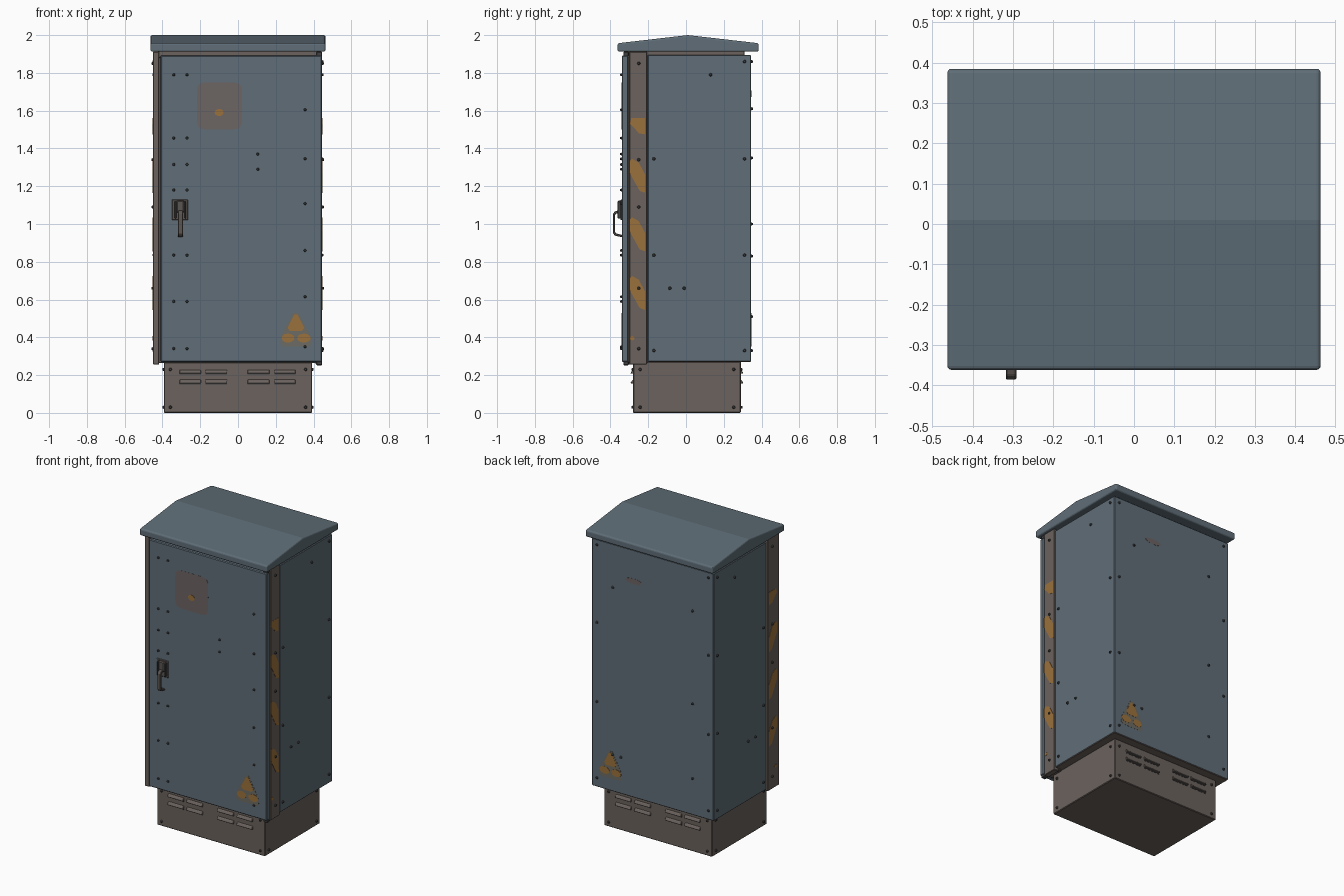
import bpy, bmesh, math
from mathutils import Vector, Matrix

if "Cube" in bpy.data.objects:
    bpy.data.objects.remove(bpy.data.objects["Cube"])


def material(name, rgb):
    m = bpy.data.materials.new(name)
    m.diffuse_color = (*rgb, 1)
    m.use_nodes = True
    m.node_tree.nodes["Principled BSDF"].inputs["Base Color"].default_value = m.diffuse_color
    return m


BLUE = material("blue grey paint", (0.115, 0.155, 0.185))
BROWN = material("bare brown metal", (0.145, 0.122, 0.110))
ORANGE = material("worn orange", (0.33, 0.165, 0.045))
PATCH = material("faded sticker", (0.150, 0.128, 0.125))
HALO = material("worn sign edge", (0.150, 0.145, 0.125))
DARK = material("dark bolt metal", (0.055, 0.055, 0.058))
STEEL = material("handle metal", (0.105, 0.092, 0.085))


def finish(name, bm, mats, bevel=0, segments=2):
    bmesh.ops.recalc_face_normals(bm, faces=bm.faces)
    me = bpy.data.meshes.new(name)
    bm.to_mesh(me)
    bm.free()
    ob = bpy.data.objects.new(name, me)
    bpy.context.collection.objects.link(ob)
    for m in mats:
        me.materials.append(m)
    if bevel:
        b = ob.modifiers.new("bevel", "BEVEL")
        b.width, b.segments, b.limit_method = bevel, segments, "ANGLE"
    return ob


def add_prism(bm, base, offset):
    """Extrude a closed 3D outline along an offset."""
    f = bm.faces.new([bm.verts.new(p) for p in base])
    r = bmesh.ops.extrude_face_region(bm, geom=[f])
    vs = [g for g in r["geom"] if isinstance(g, bmesh.types.BMVert)]
    bmesh.ops.translate(bm, verts=vs, vec=Vector(offset))


def add_box(bm, x, y, z):
    add_prism(bm, [(x[0], y[0], z[0]), (x[1], y[0], z[0]), (x[1], y[1], z[0]), (x[0], y[1], z[0])],
              (0, 0, z[1] - z[0]))


def box(name, x, y, z, mat, bevel=0.003):
    bm = bmesh.new()
    add_box(bm, x, y, z)
    return finish(name, bm, [mat], bevel, 1)


def x_prism(name, yz, x0, x1, mat, bevel=0, segments=2):
    bm = bmesh.new()
    add_prism(bm, [(x0, y, z) for y, z in yz], (x1 - x0, 0, 0))
    return finish(name, bm, [mat], bevel, segments)


# Flat sides of the cabinet: (u, v, depth) -> point in space
FRONT = lambda u, v, d: (u, -0.34 - d, v)
BACK = lambda u, v, d: (u, 0.345 + d, v)
RIGHT = lambda u, v, d: (0.443 + d, u, v)
LEFT = lambda u, v, d: (-0.443 - d, u, v)
BASE_F = lambda u, v, d: (u, -0.28 - d, v)
BASE_B = lambda u, v, d: (u, 0.29 + d, v)
BASE_R = lambda u, v, d: (0.392 + d, u, v)
BASE_L = lambda u, v, d: (-0.392 - d, u, v)


def plates(name, side, shapes, mat, depth=0.0015, start=-0.001):
    bm = bmesh.new()
    for pts in shapes:
        a, b = Vector(side(0, 0, start)), Vector(side(0, 0, depth))
        add_prism(bm, [side(u, v, start) for u, v in pts], b - a)
    return finish(name, bm, [mat])


def blob(cx, cy, rx, ry, n=12, power=1.0):
    pts = []
    for i in range(n):
        c, s = math.cos(2 * math.pi * i / n), math.sin(2 * math.pi * i / n)
        pts.append((cx + rx * math.copysign(abs(c) ** power, c),
                    cy + ry * math.copysign(abs(s) ** power, s)))
    return pts


def bolts(name, side, spots, lift=0.0, r=0.009):
    bm = bmesh.new()
    for u, v in spots:
        p = Vector(side(u, v, lift))
        n = Vector(side(u, v, lift + 1)) - p
        rot = n.to_track_quat("Z", "Y").to_matrix().to_4x4()
        bmesh.ops.create_cone(bm, cap_ends=True, segments=8, radius1=r, radius2=r * 0.6, depth=0.01,
                              matrix=Matrix.Translation(p + n * 0.004) @ rot)
    return finish(name, bm, [DARK])


# Plinth with louvres on front and back
box("plinth", (-0.392, 0.392), (-0.28, 0.29), (0, 0.272), BROWN, 0.004)
for side, label in ((BASE_F, "front"), (BASE_B, "back")):
    bm, slots = bmesh.new(), []
    for z in (0.217, 0.165):
        for x0, x1 in ((-0.31, -0.197), (-0.173, -0.057), (0.05, 0.167), (0.192, 0.305)):
            prof = [(z + 0.012, -0.002), (z + 0.006, 0.006), (z - 0.008, 0.014), (z - 0.010, -0.002)]
            add_prism(bm, [side(x0, v, d) for v, d in prof], (x1 - x0, 0, 0))
            slots.append([(x0, z - 0.015), (x1, z - 0.015), (x1, z - 0.009), (x0, z - 0.009)])
    finish(label + "_louvres", bm, [BROWN], 0.002, 1)
    plates(label + "_louvre_slots", side, slots, DARK)
    bolts(label + "_plinth_bolts", side, [(s * 0.358, z) for s in (-1, 1) for z in (0.03, 0.23)])
for side, label in ((BASE_R, "right"), (BASE_L, "left")):
    bolts(label + "_plinth_bolts", side, [(y, z) for y in (-0.243, 0.253) for z in (0.03, 0.23)])

# Cabinet body, with a brown underside
body = box("cabinet_body", (-0.443, 0.443), (-0.203, 0.345), (0.27, 1.895), BLUE, 0.004)
body.data.materials.append(BROWN)
for f in body.data.polygons:
    f.material_index = 1 if f.normal.z < -0.5 else 0
box("front_frame", (-0.42, 0.42), (-0.306, -0.2), (0.265, 1.9), BROWN)
box("roof_neck", (-0.42, 0.42), (-0.315, 0.31), (1.88, 1.915), BROWN)

# Door, corner posts and hinge ends
box("door", (-0.41, 0.445), (-0.34, -0.306), (0.27, 1.893), BLUE, 0.005)
box("right_post", (0.41, 0.446), (-0.3, -0.206), (0.257, 1.912), BROWN)
box("left_post", (-0.45, -0.417), (-0.325, -0.206), (0.257, 1.912), BROWN)
box("lower_hinge_end", (0.415, 0.444), (-0.33, -0.303), (0.252, 0.272), DARK)
box("upper_hinge_end", (0.415, 0.444), (-0.33, -0.303), (1.89, 1.912), DARK)

# Gabled roof with rounded eaves
x_prism("roof", [(-0.362, 1.912), (0.385, 1.912), (0.385, 1.957), (0.01, 2.0), (-0.362, 1.957)],
        -0.463, 0.463, BLUE, 0.01, 3)

# Handle: plate, latch and bent pull bar
box("handle_plate", (-0.35, -0.265), (-0.346, -0.338), (1.02, 1.13), STEEL, 0.003)
box("latch_left_cheek", (-0.336, -0.326), (-0.362, -0.34), (1.03, 1.12), DARK, 0.003)
box("latch_right_cheek", (-0.284, -0.274), (-0.362, -0.34), (1.03, 1.12), DARK, 0.003)
box("latch_block", (-0.326, -0.284), (-0.362, -0.34), (1.06, 1.125), STEEL, 0.006)
x_prism("pull_bar", [(-0.345, 1.075), (-0.375, 1.068), (-0.386, 1.055), (-0.386, 0.95), (-0.376, 0.938),
                     (-0.338, 0.93), (-0.338, 0.942), (-0.37, 0.95), (-0.375, 0.956), (-0.375, 1.05),
                     (-0.368, 1.056), (-0.345, 1.06)], -0.318, -0.292, STEEL, 0.003, 1)

# Bolts on door, back, sides and posts
door_spots = [(x, z) for x in (-0.34, -0.27) for z in (1.79, 1.455, 1.315, 1.18, 0.835, 0.59, 0.34)]
door_spots += [(0.355, z) for z in (1.605, 1.345, 1.108, 0.86, 0.615, 0.35)] + [(0.105, 1.37), (0.105, 1.29)]
bolts("door_bolts", FRONT, door_spots, r=0.008)
back_spots = [(s * 0.405, z) for s in (-1, 1) for z in (1.86, 1.35, 0.83, 0.33)]
back_spots += [(x, z) for x in (-0.29, 0.29) for z in (1.61, 0.51)] + [(0.23, 0.51), (-0.29, 1.0)]
bolts("back_bolts", BACK, back_spots)
side_spots = [(y, z) for y in (-0.17, 0.31) for z in (1.345, 0.835, 0.33)]
side_spots += [(0.31, 1.86), (0.13, 1.79), (-0.085, 0.66), (-0.01, 0.66)]
post_spots = [(-0.25, z) for z in (1.85, 1.34, 1.09, 0.66, 0.34)]

# Worn hazard stripes on both posts
stripes = []
for top, bottom in ((1.345, 1.165), (1.035, 0.855), (0.725, 0.545)):
    stripes.append([(-0.298, top - 0.075), (-0.298, top - 0.01), (-0.285, top), (-0.25, top - 0.02),
                    (-0.218, top - 0.08), (-0.216, bottom), (-0.245, bottom + 0.01), (-0.27, bottom + 0.055)])
stripes.append([(-0.298, 1.53), (-0.29, 1.56), (-0.218, 1.56), (-0.218, 1.475), (-0.25, 1.48), (-0.275, 1.51)])
stripes.append(blob(-0.285, 0.395, 0.013, 0.011, 8))
for side, label, lift in ((RIGHT, "right", 0.003), (LEFT, "left", 0.007)):
    bolts(label + "_side_bolts", side, side_spots)
    bolts(label + "_post_bolts", side, post_spots, lift)
    plates(label + "_post_stripes", side, stripes, ORANGE, lift + 0.0015, lift - 0.001)

# Worn warning triangles on door and back
halo = [(0.225, 0.365), (0.24, 0.352), (0.375, 0.352), (0.39, 0.365), (0.385, 0.405), (0.318, 0.53), (0.292, 0.53),
        (0.23, 0.41)]
marks = [[(0.262, 0.45), (0.275, 0.433), (0.338, 0.433), (0.35, 0.45), (0.316, 0.52), (0.297, 0.52)],
         blob(0.265, 0.396, 0.034, 0.024), blob(0.349, 0.396, 0.036, 0.024)]
for side, label in ((FRONT, "front"), (BACK, "back")):
    plates(label + "_sign_edge", side, [halo], HALO, 0.001)
    plates(label + "_sign_marks", side, marks, ORANGE, 0.002)

# Faded square sticker on the door and scrape on the back
plates("door_sticker", FRONT, [blob(-0.098, 1.625, 0.12, 0.125, 32, 0.3)], PATCH, 0.001)
plates("sticker_spot", FRONT, [blob(-0.1, 1.59, 0.024, 0.019)], ORANGE, 0.002)
plates("back_scrape", BACK, [blob(0.14, 1.69, 0.06, 0.018)], PATCH, 0.001)
